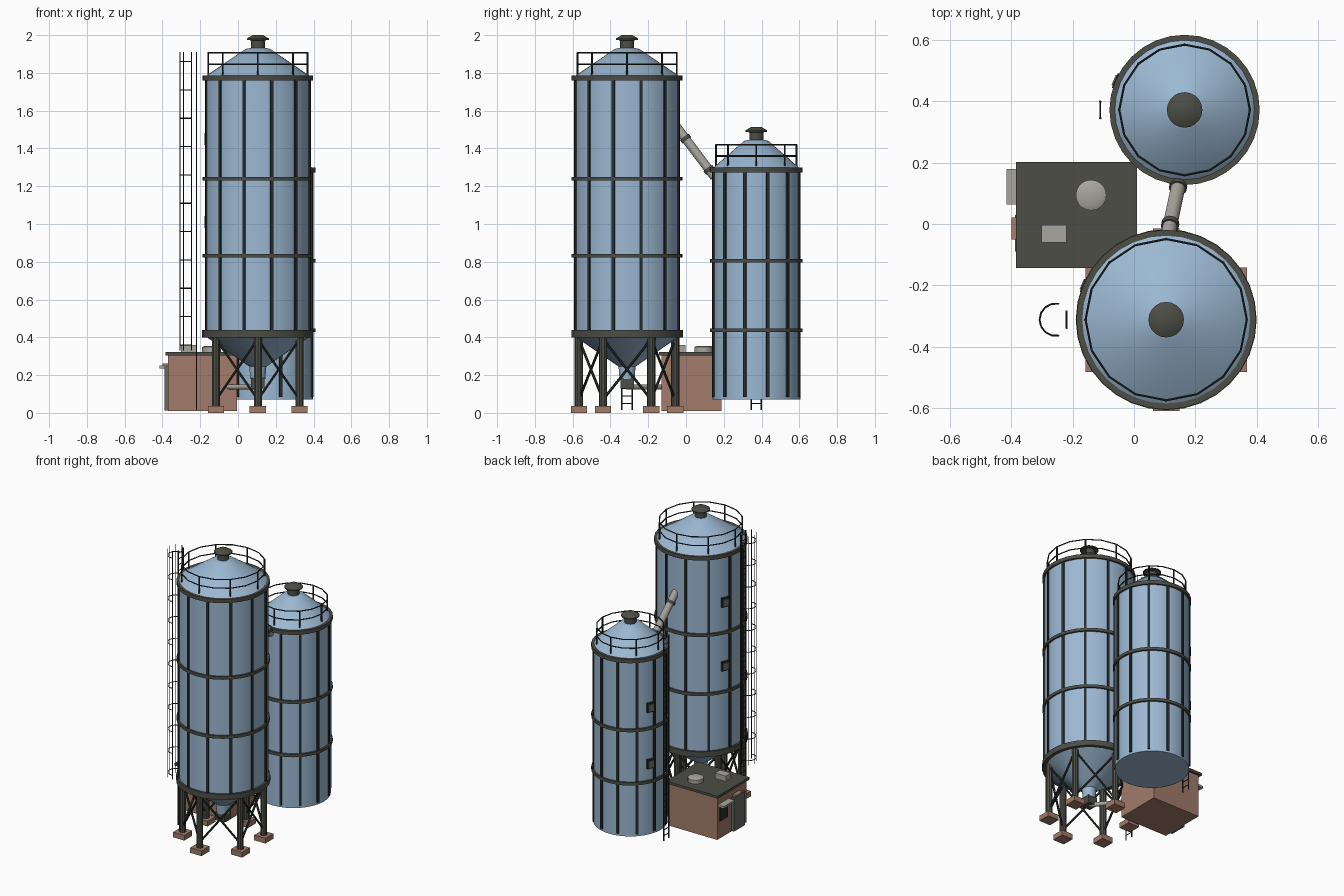
import bpy, bmesh, math
from mathutils import Vector, Matrix

old = bpy.data.objects.get("Cube")
if old:
    bpy.data.objects.remove(old, do_unlink=True)


def material(name, rgb):
    m = bpy.data.materials.new(name)
    m.use_nodes = True
    m.diffuse_color = (*rgb, 1)
    m.node_tree.nodes["Principled BSDF"].inputs["Base Color"].default_value = (*rgb, 1)
    return m


BLUE = material("pale_blue_sheet", (0.33, 0.48, 0.65))
FRAME = material("dark_frame_metal", (0.075, 0.075, 0.063))
RAIL = material("black_rail_metal", (0.022, 0.026, 0.025))
BRICK = material("brick_red", (0.36, 0.2, 0.145))
PALE = material("pale_grey_metal", (0.4, 0.38, 0.34))
DOOR = material("door_grey", (0.13, 0.14, 0.13))


def finish(name, bm, mat, smooth=False):
    bmesh.ops.recalc_face_normals(bm, faces=bm.faces)
    me = bpy.data.meshes.new(name)
    bm.to_mesh(me)
    bm.free()
    me.materials.append(mat)
    ob = bpy.data.objects.new(name, me)
    bpy.context.collection.objects.link(ob)
    if smooth:
        bpy.ops.object.select_all(action="DESELECT")
        ob.select_set(True)
        bpy.context.view_layer.objects.active = ob
        bpy.ops.object.shade_smooth_by_angle(angle=math.radians(35))
    return ob


def add_box(bm, lo, hi, turn=Matrix()):
    lo, hi = Vector(lo), Vector(hi)
    size = Matrix.Diagonal((*(hi - lo), 1))
    bmesh.ops.create_cube(bm, size=1, matrix=turn @ Matrix.Translation((lo + hi) / 2) @ size)


def add_rod(bm, a, b, r, sides=6):
    a, b = Vector(a), Vector(b)
    rot = (b - a).to_track_quat("Z", "Y").to_matrix().to_4x4()
    bmesh.ops.create_cone(bm, cap_ends=True, segments=sides, radius1=r, radius2=r,
                          depth=(b - a).length, matrix=Matrix.Translation((a + b) / 2) @ rot)


def box(name, lo, hi, mat):
    bm = bmesh.new()
    add_box(bm, lo, hi)
    return finish(name, bm, mat)


def rod(name, a, b, r, mat, sides=16):
    bm = bmesh.new()
    add_rod(bm, a, b, r, sides)
    return finish(name, bm, mat, True)


def lathe(name, c, profile, mat, sides=32, closed=False):
    """Spin (radius, z) points about the vertical line through c."""
    bm = bmesh.new()
    loops = [[bm.verts.new((c[0] + r * math.cos(2 * math.pi * i / sides),
                            c[1] + r * math.sin(2 * math.pi * i / sides), z))
              for i in range(sides)] for r, z in profile]
    pairs = list(zip(loops, loops[1:]))
    if closed:
        pairs.append((loops[-1], loops[0]))
    else:
        bm.faces.new(loops[0])
        bm.faces.new(loops[-1])
    for p, q in pairs:
        for i in range(sides):
            j = (i + 1) % sides
            bm.faces.new((p[i], p[j], q[j], q[i]))
    return finish(name, bm, mat, True)


def polar(c, r, deg, z):
    a = math.radians(deg)
    return Vector((c[0] + r * math.cos(a), c[1] + r * math.sin(a), z))


def spin(c, deg):
    return Matrix.Translation((c[0], c[1], 0)) @ Matrix.Rotation(math.radians(deg), 4, "Z")


def ladder(name, x, y, top):
    bm = bmesh.new()
    for s in (-1, 1):
        add_rod(bm, (x, y + s * 0.027, 0.015), (x, y + s * 0.027, top), 0.004)
    z = 0.05
    while z < top:
        add_rod(bm, (x, y - 0.027, z), (x, y + 0.027, z), 0.003)
        z += 0.04
    finish(name, bm, RAIL)


def silo(tag, c, r, z0, z1, rings, rail_r, door_z):
    lathe(tag + "_body", c, [(r, z0), (r, z1)], BLUE)
    # conical roof with vent cap
    lathe(tag + "_roof", c, [(r, z1), (r, z1 + 0.008), (0.065, z1 + 0.155), (0.04, z1 + 0.16)], BLUE)
    v = z1 + 0.155
    lathe(tag + "_vent", c, [(0.037, v), (0.037, v + 0.045), (0.058, v + 0.048),
                             (0.058, v + 0.055), (0.028, v + 0.073)], FRAME, 20)
    # hoops and vertical ribs
    for i, (z, h) in enumerate(rings):
        lathe(f"{tag}_hoop_{i}", c, [(r - 0.01, z - h), (r + 0.012, z - h),
                                     (r + 0.012, z + h), (r - 0.01, z + h)], FRAME, closed=True)
    bm = bmesh.new()
    for k in range(12):
        add_box(bm, (r - 0.008, -0.008, z0 + 0.015), (r + 0.007, 0.008, z1), spin(c, 15 + 30 * k))
    finish(tag + "_ribs", bm, RAIL)
    # roof railing
    bm = bmesh.new()
    for k in range(16):
        for z in (z1 + 0.075, z1 + 0.135):
            add_rod(bm, polar(c, rail_r, 22.5 * k, z), polar(c, rail_r, 22.5 * k + 22.5, z), 0.004)
        if k % 2 == 0:
            add_rod(bm, polar(c, rail_r, 22.5 * k, z1 + 0.01),
                    polar(c, rail_r, 22.5 * k, z1 + 0.135), 0.005)
    finish(tag + "_railing", bm, RAIL)
    # inspection hatches
    frames, panels = bmesh.new(), bmesh.new()
    for z in door_z:
        t = spin(c, 157)
        add_box(frames, (r - 0.02, -0.026, z - 0.032), (r + 0.014, 0.026, z + 0.032), t)
        add_box(panels, (r + 0.01, -0.018, z - 0.023), (r + 0.018, 0.018, z + 0.023), t)
    finish(tag + "_hatch_frames", frames, RAIL)
    finish(tag + "_hatch_panels", panels, DOOR)


BIG, SMALL = (0.105, -0.312), (0.165, 0.372)
silo("tall_silo", BIG, 0.281, 0.42, 1.772, [(1.772, 0.013), (1.24, 0.01), (0.832, 0.01)],
     0.263, (1.01, 1.45))
silo("short_silo", SMALL, 0.233, 0.07, 1.285, [(1.285, 0.013), (0.805, 0.01), (0.437, 0.01)],
     0.213, (0.56, 0.95))

# support ring, hopper and outlet
lathe("support_ring", BIG, [(0.24, 0.4), (0.295, 0.4), (0.295, 0.438), (0.24, 0.438)], FRAME, closed=True)
lathe("hopper", BIG, [(0.276, 0.425), (0.27, 0.4), (0.045, 0.245), (0.04, 0.18)], BLUE)
lathe("outlet_collar", BIG, [(0.03, 0.17), (0.03, 0.25)], FRAME, 16)
box("outlet_box", (BIG[0] - 0.036, BIG[1] - 0.036, 0.13), (BIG[0] + 0.036, BIG[1] + 0.036, 0.185), FRAME)
rod("discharge_pipe", (BIG[0], BIG[1], 0.137), (-0.05, -0.12, 0.137), 0.014, PALE)

# legs, footings and cross bracing
legs, feet, braces = bmesh.new(), bmesh.new(), bmesh.new()
for k in range(6):
    a = 30 + 60 * k
    p = polar(BIG, 0.255, a, 0)
    add_rod(legs, p + Vector((0, 0, 0.03)), p + Vector((0, 0, 0.41)), 0.022, 10)
    add_box(feet, p - Vector((0.043, 0.043, 0)), p + Vector((0.043, 0.043, 0.036)))
    for low, high in ((0.07, 0.39), (0.39, 0.07)):
        add_rod(braces, polar(BIG, 0.255, a, low), polar(BIG, 0.255, a + 60, high), 0.007)
finish("legs", legs, FRAME, True)
finish("footings", feet, BRICK)
finish("cross_braces", braces, RAIL)

# ladders and safety cage
ladder("tall_ladder", -0.22, BIG[1], 1.91)
ladder("short_ladder", -0.11, SMALL[1], 1.42)
cage = bmesh.new()
centre = (-0.255, BIG[1])
angles = [80 + 25 * i for i in range(9)]
for n in range(11):
    z = 0.36 + 0.15 * n
    for a, b in zip(angles, angles[1:]):
        add_rod(cage, polar(centre, 0.053, a, z), polar(centre, 0.053, b, z), 0.003, 4)
for a in angles[::2]:
    add_rod(cage, polar(centre, 0.053, a, 0.33), polar(centre, 0.053, a, 1.91), 0.0025, 4)
finish("ladder_cage", cage, RAIL)

# transfer pipe with collars
start, end = Vector((0.108, -0.05, 1.515)), Vector((0.15, 0.15, 1.25))
rod("transfer_pipe", start, end, 0.024, PALE, 14)
for i, t in enumerate((0.24, 0.86)):
    rod(f"pipe_collar_{i}", start.lerp(end, t - 0.03), start.lerp(end, t + 0.03), 0.029, FRAME)

# control hut
box("hut_walls", (-0.37, -0.13, 0.01), (-0.005, 0.187, 0.307), BRICK)
box("hut_roof", (-0.385, -0.143, 0.305), (0.01, 0.203, 0.322), FRAME)
lathe("roof_fan", (-0.14, 0.094), [(0.05, 0.32), (0.05, 0.348), (0.035, 0.355)], PALE, 20)
box("roof_unit", (-0.302, -0.06, 0.32), (-0.22, -0.003, 0.36), PALE)
box("hut_door", (-0.388, -0.09, 0.012), (-0.365, 0.03, 0.245), DOOR)
box("door_lintel", (-0.4, -0.05, 0.25), (-0.365, 0.022, 0.262), BRICK)
box("window_hood", (-0.415, 0.063, 0.235), (-0.365, 0.18, 0.25), PALE)
box("hut_window", (-0.376, 0.08, 0.13), (-0.365, 0.165, 0.225), RAIL)
